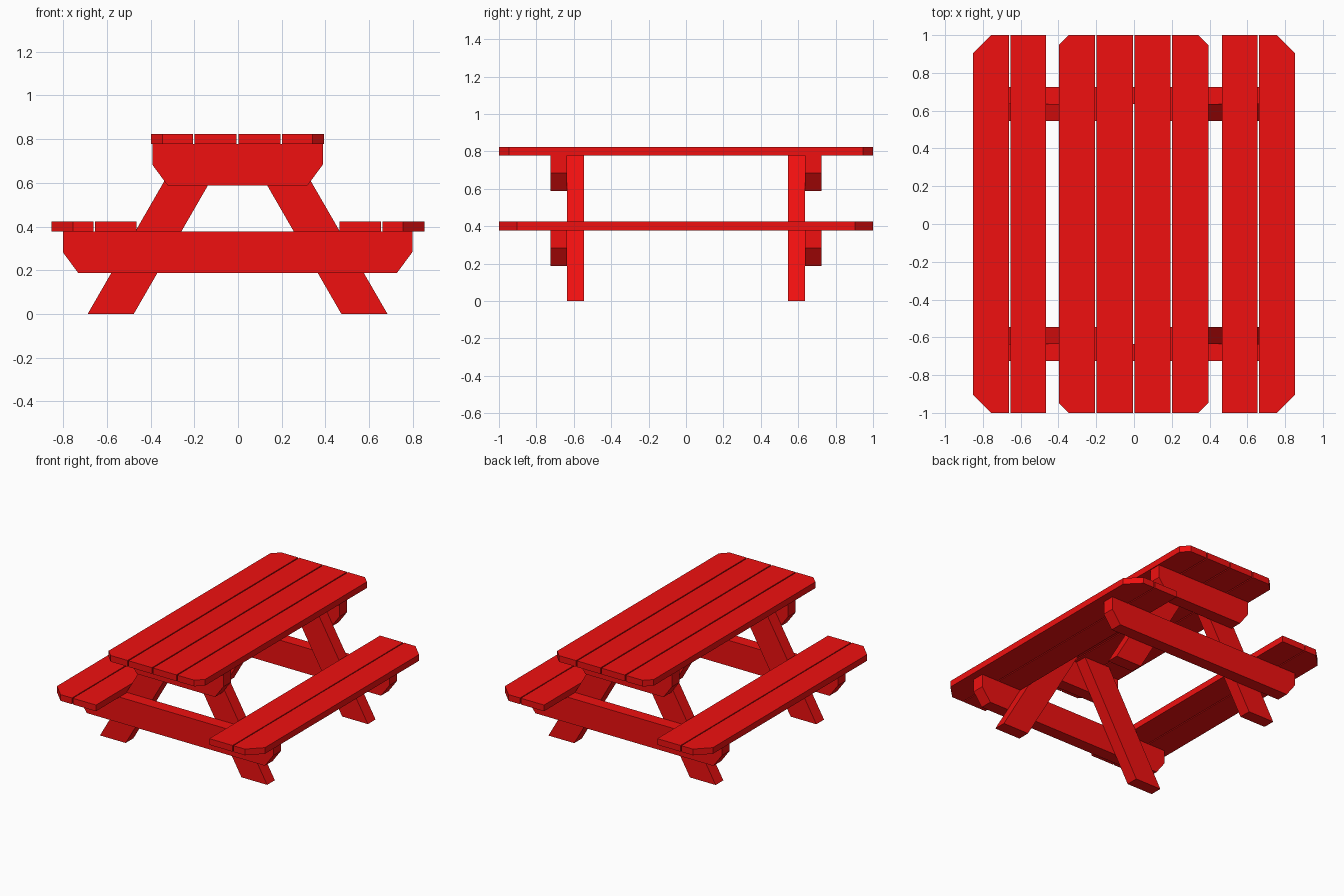
import bpy, bmesh
from mathutils import Vector

if "Cube" in bpy.data.objects:
    bpy.data.objects.remove(bpy.data.objects["Cube"])

red = bpy.data.materials.new("red_paint")
red.diffuse_color = (0.87, 0.005, 0.005, 1)
red.use_nodes = True
red.node_tree.nodes["Principled BSDF"].inputs["Base Color"].default_value = red.diffuse_color


def prism(name, outline, offset):
    """Extrude a flat 3D outline along an offset vector."""
    bm = bmesh.new()
    face = bm.faces.new([bm.verts.new(p) for p in outline])
    ext = bmesh.ops.extrude_face_region(bm, geom=[face])
    moved = [g for g in ext["geom"] if isinstance(g, bmesh.types.BMVert)]
    bmesh.ops.translate(bm, verts=moved, vec=Vector(offset))
    bmesh.ops.recalc_face_normals(bm, faces=bm.faces)
    mesh = bpy.data.meshes.new(name)
    bm.to_mesh(mesh)
    bm.free()
    mesh.materials.append(red)
    obj = bpy.data.objects.new(name, mesh)
    bpy.context.collection.objects.link(obj)
    return obj


def plank(name, a, b, z0, z1, cut=0):
    """Full-length board from x=a to x=b; corners at the b side are cut."""
    c = cut if b > a else -cut
    if cut:
        pts = [(a, -1), (b - c, -1), (b, abs(c) - 1), (b, 1 - abs(c)), (b - c, 1), (a, 1)]
    else:
        pts = [(a, -1), (b, -1), (b, 1), (a, 1)]
    prism(name, [(x, y, z0) for x, y in pts], (0, 0, z1 - z0))


def brace(name, half, z0, z1, y):
    """Cross beam with cut lower corners."""
    pts = [(-half, z1), (-half, z0 + 0.095), (-half + 0.07, z0),
           (half - 0.07, z0), (half, z0 + 0.095), (half, z1)]
    prism(name, [(x + OFF, y, z) for x, z in pts], (0, 0.09, 0))


OFF = -0.002          # frame sits very slightly off centre
TOP_Z, SEAT_Z = 0.778, 0.378
THICK = 0.046

# Table top boards
for i in range(4):
    a = -0.398 + 0.2 * i
    b = a + 0.192
    if i == 0:
        a, b = b, a
    plank(f"table_board_{i + 1}", a, b, TOP_Z, TOP_Z + THICK, 0.053 if i in (0, 3) else 0)

# Bench boards, inner and outer on each side
for side, s in (("left", -1), ("right", 1)):
    plank(f"{side}_bench_inner_board", s * 0.465, s * 0.655, SEAT_Z, SEAT_Z + THICK)
    plank(f"{side}_bench_outer_board", s * 0.662, s * 0.853, SEAT_Z, SEAT_Z + THICK, 0.097)

# End frames: two braces and two slanted legs each
run = TOP_Z * 0.577
for end, brace_y, leg_y in (("front", -0.725, -0.635), ("back", 0.635, 0.545)):
    brace(f"{end}_table_brace", 0.39, 0.588, TOP_Z, brace_y)
    brace(f"{end}_bench_brace", 0.80, 0.188, SEAT_Z, brace_y)
    for side, s in (("left", -1), ("right", 1)):
        pts = [(0.686, 0), (0.475, 0), (0.475 - run, TOP_Z), (0.686 - run, TOP_Z)]
        prism(f"{end}_{side}_leg", [(s * x + OFF, leg_y, z) for x, z in pts], (0, 0.09, 0))
